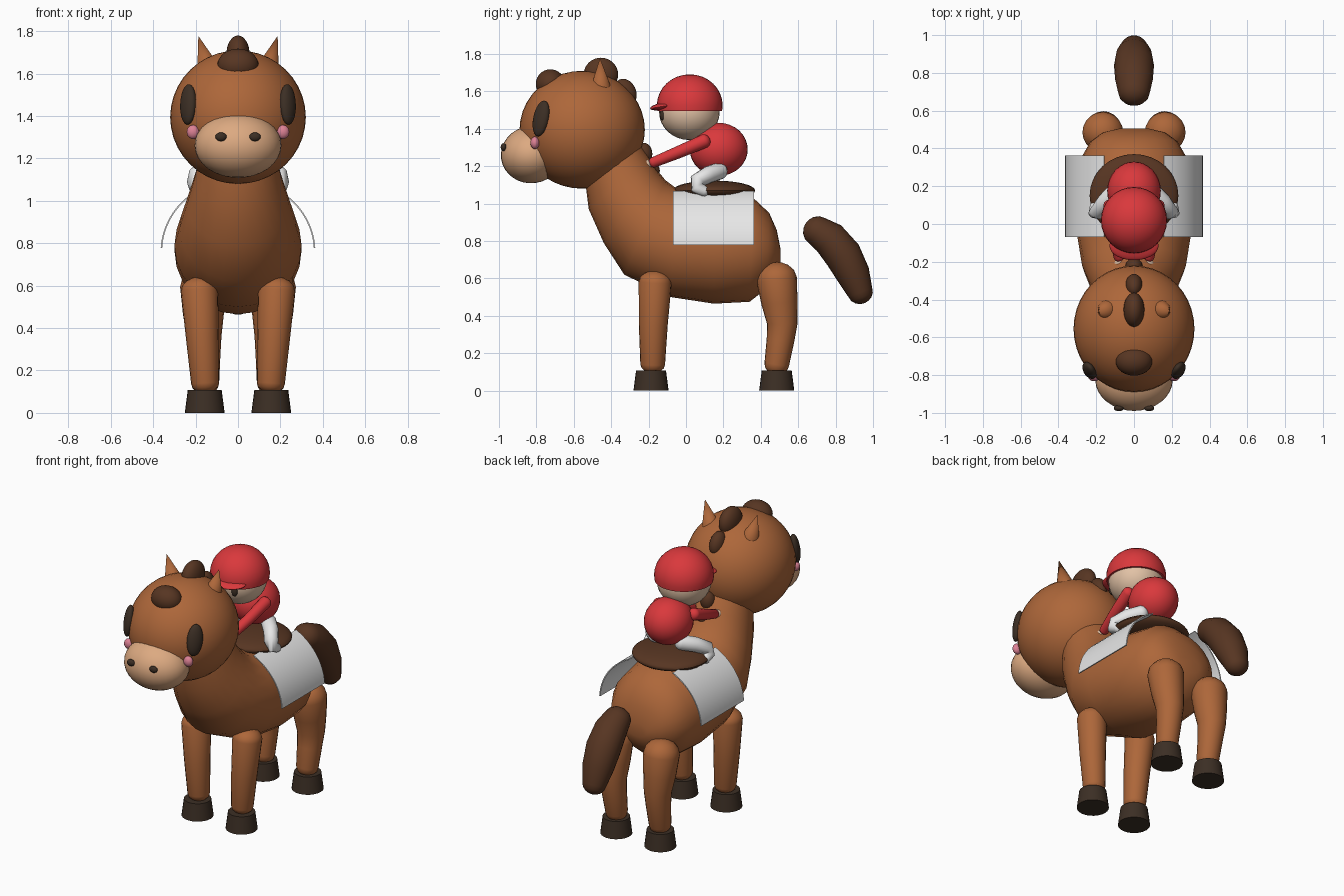
import bpy, bmesh, math
from mathutils import Vector, Matrix

if "Cube" in bpy.data.objects:
    bpy.data.objects.remove(bpy.data.objects["Cube"])


def mat(name, rgb):
    m = bpy.data.materials.new(name)
    m.diffuse_color = (*rgb, 1)
    m.use_nodes = True
    m.node_tree.nodes["Principled BSDF"].inputs["Base Color"].default_value = m.diffuse_color
    return m


COAT = mat("chestnut coat", (0.42, 0.135, 0.042))
MANE = mat("dark brown mane", (0.095, 0.036, 0.016))
HOOF = mat("hoof black", (0.045, 0.028, 0.018))
MUZZLE = mat("tan muzzle", (0.72, 0.40, 0.22))
SKIN = mat("rider skin", (0.76, 0.54, 0.38))
RED = mat("red silk", (0.70, 0.04, 0.045))
WHITE = mat("white cloth", (0.80, 0.80, 0.80))
PINK = mat("pink blush", (0.72, 0.22, 0.30))


def finish(bm, name, material, angle=45):
    bmesh.ops.recalc_face_normals(bm, faces=bm.faces)
    me = bpy.data.meshes.new(name)
    bm.to_mesh(me)
    bm.free()
    me.materials.append(material)
    ob = bpy.data.objects.new(name, me)
    bpy.context.scene.collection.objects.link(ob)
    bpy.ops.object.select_all(action='DESELECT')
    ob.select_set(True)
    bpy.context.view_layer.objects.active = ob
    bpy.ops.object.shade_smooth_by_angle(angle=math.radians(angle))
    return ob


def ball(name, loc, radii, material, rot=(0, 0, 0), seg=32, cut=None):
    """Ellipsoid, optionally cut flat below world height `cut`."""
    bm = bmesh.new()
    bmesh.ops.create_uvsphere(bm, u_segments=seg, v_segments=seg // 2, radius=1)
    r = Matrix.Identity(4)
    for a, ax in zip(rot, "XYZ"):
        r = Matrix.Rotation(math.radians(a), 4, ax) @ r
    bm.transform(Matrix.Translation(loc) @ r @ Matrix.Diagonal((*radii, 1)))
    if cut is not None:
        bmesh.ops.bisect_plane(bm, geom=bm.verts[:] + bm.edges[:] + bm.faces[:],
                               plane_co=(0, 0, cut), plane_no=(0, 0, 1), clear_inner=True)
        bmesh.ops.holes_fill(bm, edges=[e for e in bm.edges if e.is_boundary])
    return finish(bm, name, material)


def cone(name, a, b, r1, r2, material, seg=24):
    a, b = Vector(a), Vector(b)
    bm = bmesh.new()
    bmesh.ops.create_cone(bm, cap_ends=True, segments=seg, radius1=r1, radius2=r2,
                          depth=(b - a).length)
    q = (b - a).to_track_quat('Z', 'Y').to_matrix().to_4x4()
    bm.transform(Matrix.Translation((a + b) / 2) @ q)
    return finish(bm, name, material)


def skin_rings(bm, rings):
    rows = [[bm.verts.new(p) for p in ring] for ring in rings]
    n = len(rows[0])
    for p, q in zip(rows, rows[1:]):
        for i in range(n):
            bm.faces.new((p[i], p[(i + 1) % n], q[(i + 1) % n], q[i]))
    bm.faces.new(rows[0])
    bm.faces.new(rows[-1])


def tube(name, path, radii, material, cap=0.8, widen=1.0, seg=20):
    """Round-ended limb along a path lying mostly in one plane."""
    pts = [Vector(p) for p in path]
    tans = [(pts[min(i + 1, len(pts) - 1)] - pts[max(i - 1, 0)]).normalized()
            for i in range(len(pts))]
    stations = list(zip(pts, radii, tans))
    angles = [math.radians(a) for a in (25, 50, 70, 84)]

    def dome(p, r, t, sign):
        return [(p + t * sign * r * cap * math.sin(a), r * math.cos(a), t) for a in angles]

    stations = (dome(*stations[0], -1)[::-1] + stations + dome(*stations[-1], 1))
    rings = []
    for p, r, t in stations:
        side = (Vector((1, 0, 0)) - t * t.x).normalized()
        up = t.cross(side)
        rings.append([p + side * math.cos(k) * r * widen + up * math.sin(k) * r
                      for k in (2 * math.pi * i / seg for i in range(seg))])
    bm = bmesh.new()
    skin_rings(bm, rings)
    return finish(bm, name, material, 60)


# Trunk and neck: tilted oval rings, (top y, top z, bottom y, bottom z, half width)
sections = [(.505, .76, .505, .67, .08), (.485, .86, .485, .61, .165),
            (.445, .95, .43, .545, .23), (.36, 1.03, .34, .475, .28),
            (.15, 1.07, .15, .465, .30), (-.05, 1.08, -.08, .50, .30),
            (-.11, 1.125, -.33, .62, .275), (-.155, 1.18, -.44, .79, .24),
            (-.19, 1.24, -.52, .97, .205), (-.24, 1.31, -.54, 1.13, .18)]
rings = []
for ty, tz, by, bz, w in sections:
    c, h = Vector((0, (ty + by) / 2, (tz + bz) / 2)), Vector((0, (ty - by) / 2, (tz - bz) / 2))
    rings.append([c + h * math.cos(k) + Vector((w * math.sin(k), 0, 0))
                  for k in (2 * math.pi * i / 24 for i in range(24))])
bm = bmesh.new()
skin_rings(bm, rings)
finish(bm, "body_and_neck", COAT, 60)

# Head, muzzle and mane tufts
ball("horse_head", (0, -.555, 1.395), (.32, .335, .315), COAT, seg=40)
ball("muzzle", (0, -.825, 1.262), (.205, .165, .153), MUZZLE, (8, 0, 0))
ball("forelock", (0, -.725, 1.64), (.097, .078, .078), MANE)
ball("mane_crest", (0, -.455, 1.69), (.055, .092, .09), MANE)
ball("mane_back", (0, -.325, 1.595), (.045, .058, .075), MANE, (25, 0, 0))
ball("mane_neck_upper", (0, -.225, 1.265), (.045, .045, .06), MANE)
ball("mane_neck_lower", (0, -.185, 1.175), (.04, .045, .05), MANE)

# Tail
tube("tail", [(0, .70, .855), (0, .765, .815), (0, .84, .725), (0, .895, .62), (0, .932, .525)],
     [.08, .094, .10, .09, .068], MANE, cap=.9, widen=1.06)

# Saddle
ball("saddle", (0, .15, 1.07), (.235, .22, .053), MANE)

# Rider
ball("rider_torso", (0, .175, 1.29), (.142, .155, .142), RED)
ball("rider_head", (0, .018, 1.49), (.16, .162, .15), SKIN)
ball("rider_cap", (0, .02, 1.525), (.175, .176, .166), RED, cut=1.495)
ball("cap_brim", (0, -.115, 1.522), (.13, .078, .02), RED, (10, 0, 0))

for s, side in ((1, "left"), (-1, "right")):
    # Face details
    ball(side + "_horse_eye", (.235 * s, -.775, 1.455), (.03, .048, .097), HOOF,
         (-8, -8 * s, -38 * s))
    ball(side + "_cheek", (.212 * s, -.808, 1.325), (.03, .024, .033), PINK)
    ball(side + "_nostril", (.08 * s, -.975, 1.302), (.027, .016, .021), HOOF, seg=16)
    cone(side + "_ear", (.14 * s, -.455, 1.62), (.187 * s, -.46, 1.778), .055, 0, COAT)

    # Horse legs and hooves
    tube(side + "_front_leg", [(.182 * s, -.165, .58), (.168 * s, -.175, .35), (.155 * s, -.178, .14)],
         [.088, .077, .066], COAT, cap=.7)
    tube(side + "_rear_leg", [(.165 * s, .485, .595), (.163 * s, .50, .47), (.16 * s, .515, .36),
                              (.157 * s, .505, .27), (.155 * s, .485, .14)],
         [.108, .097, .082, .074, .066], COAT, cap=.85)
    for y, part in ((-.187, "front"), (.485, "rear")):
        cone(f"{side}_{part}_hoof", (.157 * s, y, 0), (.157 * s, y, .108), .094, .08, HOOF)

    # Saddle cloth panel: thin curved sheet hanging over the flank
    bm = bmesh.new()
    prof = []
    for r in (.358, .365):
        prof.append([(r * math.cos(a) * s, .76 + r * .94 * math.sin(a))
                     for a in (math.radians(3 + 61 * i / 14) for i in range(15))])
    loop = prof[0] + prof[1][::-1]
    rows = [[bm.verts.new((x, y, z)) for x, z in loop] for y in (-.07, .363)]
    n = len(loop)
    for i in range(n):
        j = (i + 1) % n
        bm.faces.new((rows[0][i], rows[0][j], rows[1][j], rows[1][i]))
    for row in rows:
        for i in range(14):
            bm.faces.new((row[i], row[i + 1], row[n - 2 - i], row[n - 1 - i]))
    finish(bm, side + "_saddle_cloth", WHITE, 40)

    # Rider limbs and eyes
    tube(side + "_arm", [(.125 * s, .10, 1.335), (.105 * s, -.04, 1.275), (.08 * s, -.175, 1.22)],
         [.037, .033, .028], RED)
    ball(side + "_hand", (.075 * s, -.218, 1.203), (.032, .036, .033), SKIN, seg=16)
    tube(side + "_rider_leg", [(.09 * s, .18, 1.175), (.15 * s, .12, 1.155), (.195 * s, .06, 1.12),
                               (.205 * s, .06, 1.085), (.205 * s, .10, 1.065)],
         [.046, .045, .042, .036, .028], WHITE)
    ball(side + "_rider_eye", (.065 * s, -.128, 1.475), (.018, .012, .03), HOOF, (0, 0, 22 * s), seg=16)
